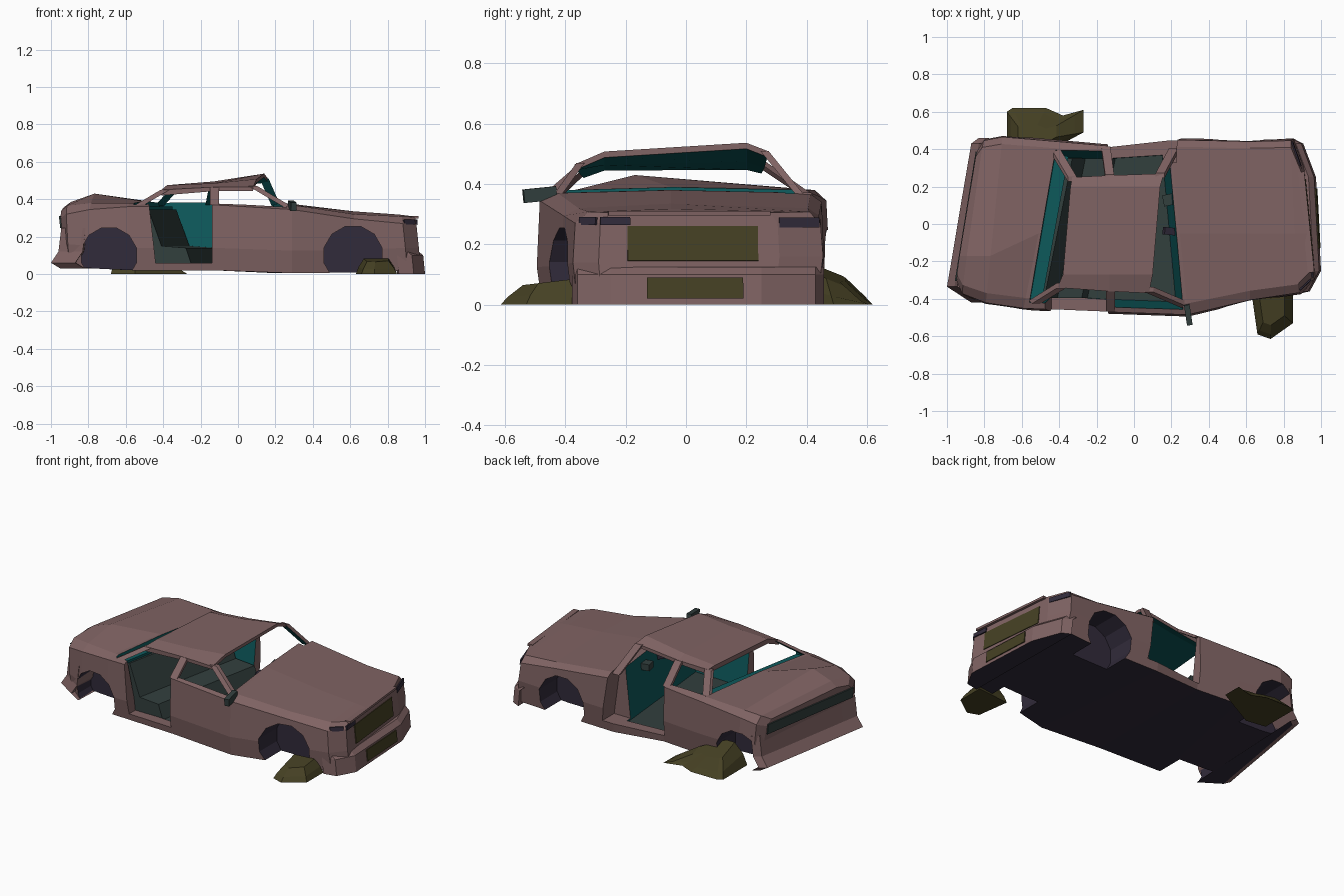
import bpy, bmesh, math
from mathutils import Vector, Euler

if "Cube" in bpy.data.objects:
    bpy.data.objects.remove(bpy.data.objects["Cube"])

# Materials
COLORS = {"faded_body_paint": (.215, .125, .125), "dark_underside": (.031, .024, .043),
          "teal_interior": (.004, .10, .105), "grey_seat": (.032, .050, .048),
          "olive_rubble": (.060, .052, .017)}
MATS = []
for n, c in COLORS.items():
    m = bpy.data.materials.new(n)
    m.diffuse_color = (*c, 1)
    m.use_nodes = True
    m.node_tree.nodes["Principled BSDF"].inputs["Base Color"].default_value = m.diffuse_color
    MATS.append(m)
PAINT, UNDER, TEAL, GREY, OLIVE = range(5)


def finish(name, bm, mat, rule=None):
    """Turn a bmesh into an object; rule(normal) may pick another colour."""
    bmesh.ops.recalc_face_normals(bm, faces=bm.faces[:])
    bm.normal_update()
    for f in bm.faces:
        r = rule(f.normal) if rule else None
        f.material_index = mat if r is None else r
    me = bpy.data.meshes.new(name)
    bm.to_mesh(me)
    bm.free()
    for m in MATS:
        me.materials.append(m)
    ob = bpy.data.objects.new(name, me)
    bpy.context.collection.objects.link(ob)
    return ob


def loft(name, rings, mat, rule=None):
    """Join closed rings of equal length and cap both ends."""
    bm = bmesh.new()
    vs = [[bm.verts.new(p) for p in r] for r in rings]
    n = len(vs[0])
    for a, b in zip(vs, vs[1:]):
        for i in range(n):
            bm.faces.new((a[i], a[(i + 1) % n], b[(i + 1) % n], b[i]))
    bm.faces.new(vs[0])
    bm.faces.new(vs[-1])
    return finish(name, bm, mat, rule)


def plan(name, pts, z0, z1, mat):
    return loft(name, [[(x, y, z) for x, y in pts] for z in (z0, z1)], mat)


def side(name, pts, y0, y1, mat, skew=0):
    return loft(name, [[(x + skew * y, y, z) for x, z in pts] for y in (y0, y1)], mat)


def box(name, center, size, mat, rot=(0, 0, 0)):
    bm = bmesh.new()
    bmesh.ops.create_cube(bm, size=1)
    e = Euler(rot)
    for v in bm.verts:
        p = Vector([a * b for a, b in zip(v.co, size)])
        p.rotate(e)
        v.co = p + Vector(center)
    return finish(name, bm, mat)


def beam(name, p, q, w):
    """Roof pillar, teal on the side facing the cabin."""
    s = 1 if p[1] > 0 else -1
    corners = ((-.7, -.4), (.7, -.4), (.7, .4), (-.7, .4))
    return loft(name, [[(c[0] + dx * w, c[1] + dy * w, c[2]) for dx, dy in corners]
                       for c in (p, q)], PAINT, lambda n: TEAL if n.y * s < -.3 else None)


def cut(ob, cutters):
    for c in cutters:
        c.hide_render = True
        md = ob.modifiers.new("cut", 'BOOLEAN')
        md.operation, md.solver, md.object = 'DIFFERENCE', 'EXACT', c
    dg = bpy.context.evaluated_depsgraph_get()
    me = bpy.data.meshes.new_from_object(ob.evaluated_get(dg))
    ob.modifiers.clear()
    ob.data = me
    for c in cutters:
        bpy.data.objects.remove(c)


# Body shell: x, skew, left y, right y, bottom, shoulder, deck edge, deck middle, face slope
stations = [(-.90, .16, -.31, .40, .05, .30, .335, .355, .12),
            (-.865, .14, -.38, .455, .04, .32, .365, .385, .06),
            (-.75, .10, -.43, .475, .03, .345, .38, .43, 0),
            (-.50, .20, -.46, .45, .02, .36, .38, .39, 0),
            (-.13, .00, -.48, .425, .02, .37, .385, .385, 0),
            (.24, -.10, -.495, .46, .005, .345, .37, .38, 0),
            (.62, .00, -.415, .45, .008, .295, .32, .335, 0),
            (.86, -.05, -.375, .455, .02, .27, .308, .318, .10),
            (.922, -.10, -.29, .31, .02, .27, .305, .31, .10)]
rings = []
for x, sk, yl, yr, zb, zs, zt, zc, sl in stations:
    mid = -.17 if x < -.6 else -.05
    prof = [(.965 * yl, zb), (yl, zb + .12), (.98 * yl, zs), (.86 * yl, zt), (mid, zc),
            (.90 * yr, zt), (.98 * yr, zs), (yr, zb + .14), (.955 * yr, zb)]
    rings.append([(x + sk * y + sl * (.3 - z), y, z) for y, z in prof])
body = loft("body_shell", rings, PAINT, lambda n: UNDER if n.z < -.7 else None)

# Openings: tapered cabin, missing doors, wheel wells
cabin = [(-.56, -.42), (-.13, -.445), (.265, -.46), (.185, .41), (-.13, .39), (-.42, .395)]
cutters = [loft("cabin_cutter", [[(-.15 + (x + .15) * s, -.02 + (y + .02) * s, z) for x, y in cabin]
                                 for z, s in ((.05, .9), (.385, 1), (.6, 1))], TEAL,
                lambda n: GREY if n.z < -.7 else None),
           side("rear_door_cutter", [(-.49, .5), (-.44, .06), (-.14, .06), (-.14, .5)],
                -.6, -.36, PAINT),
           side("front_door_cutter", [(-.14, .5), (-.14, .06), (.27, .06), (.21, .5)],
                .33, .6, PAINT)]
for x, z, r, y0, y1 in ((.615, .10, .16, -.6, -.27), (-.69, .10, .152, -.6, -.27),
                        (.555, .10, .16, .27, .6), (-.68, .10, .152, .27, .6)):
    ring = [(x + r * math.cos(t * math.tau / 12 + .26), z + r * math.sin(t * math.tau / 12 + .26))
            for t in range(12)]
    cutters.append(side("wheel_well_cutter", ring, y0, y1, UNDER))
cut(body, cutters)

# Bumpers
loft("front_bumper", [[(x + d, y, z) for x, y in
     ((.84, -.378), (.92, -.36), (.98, -.25), (.953, .25), (.885, .43), (.83, .458))]
     for z, d in ((.0, .02), (.1, .01), (.125, -.02))], PAINT,
     lambda n: UNDER if n.z < -.9 else None)
loft("rear_bumper", [[(x + d, y, z) for x, y in
     ((-.85, -.42), (-.98, -.335), (-.96, -.22), (-.91, .08), (-.85, .43), (-.81, .46))]
     for z, d in ((.03, .03), (.06, -.02), (.12, .02), (.245, .035))], PAINT,
     lambda n: UNDER if n.z < -.9 else None)


# Front grille, lower intake, headlights on the bevelled corners, tail strip
box("grille", (.9295, .0225, .2025), (.009, .435, .115), OLIVE, (0, -.1, .1))
box("lower_intake", (.981, .03, .055), (.009, .32, .07), OLIVE, (0, -.1, .053))
box("left_headlight", (.916, -.325, .277), (.008, .08, .026), UNDER, (0, -.1, -.82))
box("left_headlight_inner", (.951, -.235, .277), (.008, .10, .026), UNDER, (0, -.1, .1))
box("right_headlight", (.868, .375, .272), (.008, .14, .032), UNDER, (0, -.1, .33))
box("tail_strip", (-.894, .04, .278), (.009, .70, .065), GREY, (0, -.12, -.16))
box("hood_lip", (.920, .01, .303), (.035, .54, .014), PAINT, (0, 0, .1))

# Crumpled roof, teal lining below
rows = [[(-.41, -.34, .45), (-.38, -.27, .475), (-.34, .20, .477), (-.33, .25, .465)],
        [(-.13, -.36, .465), (-.13, -.27, .485), (-.13, .20, .495), (-.13, .26, .475)],
        [(.08, -.37, .465), (.10, -.27, .508), (.14, .20, .537), (.16, .27, .51)]]
loft("roof", [r + [(x, y, z - t) for x, y, z in reversed(r)] for r, t in zip(rows, (.03, .022, .02))],
     PAINT, lambda n: TEAL if n.z < -.7 else None)

# Roof pillars
for name, p, q in (("left_front_pillar", (.29, -.44, .345), (.08, -.35, .47)),
                   ("right_front_pillar", (.21, .39, .35), (.14, .26, .51)),
                   ("left_middle_pillar", (-.125, -.455, .37), (-.125, -.345, .465)),
                   ("right_middle_pillar", (-.15, .40, .37), (-.13, .25, .475)),
                   ("left_rear_pillar", (-.55, -.43, .355), (-.39, -.33, .45)),
                   ("right_rear_pillar", (-.42, .39, .365), (-.33, .24, .465))):
    beam(name, p, q, .034)

# Interior: bench, shelf, steering column
side("rear_bench", [(-.46, .05), (-.46, .345), (-.40, .345), (-.33, .15), (-.20, .14), (-.17, .05)],
     -.395, .35, GREY, .2)
plan("rear_shelf", [(-.57, -.40), (-.49, -.40), (-.35, .36), (-.43, .38)], .345, .36, TEAL)
box("steering_column", (.205, -.04, .30), (.10, .04, .03), UNDER, (0, .4, -.1))
box("dash_fragment", (.19, .13, .31), (.07, .06, .04), GREY, (0, 0, .2))
box("wing_mirror", (.29, -.485, .365), (.03, .11, .045), GREY, (.1, 0, .15))


# Rubble under two corners
def rubble(name, pts, cx, cy, shrink, height):
    top = [(cx + (x - cx) * shrink, cy + (y - cy) * shrink) for x, y in pts]
    mid = [((x * 2 + a) / 3, (y * 2 + b) / 3) for (x, y), (a, b) in zip(pts, top)]
    loft(name, [[(x, y, 0) for x, y in pts],
                [(x, y, height(x, y) * .45) for x, y in mid],
                [(x, y, height(x, y)) for x, y in top]], OLIVE)


rubble("front_rubble", [(.63, -.38), (.65, -.52), (.66, -.59), (.73, -.615), (.85, -.53), (.85, -.36)],
       .735, -.43, .6, lambda x, y: .077 + .12 * (y + .44))
rubble("rear_rubble", [(-.68, .36), (-.68, .6), (-.65, .62), (-.47, .62), (-.38, .58), (-.27, .61),
                       (-.27, .49), (-.40, .42), (-.55, .34)],
       -.56, .44, .5, lambda x, y: .115 - .15 * (x + .54) - .4 * (y - .44))
